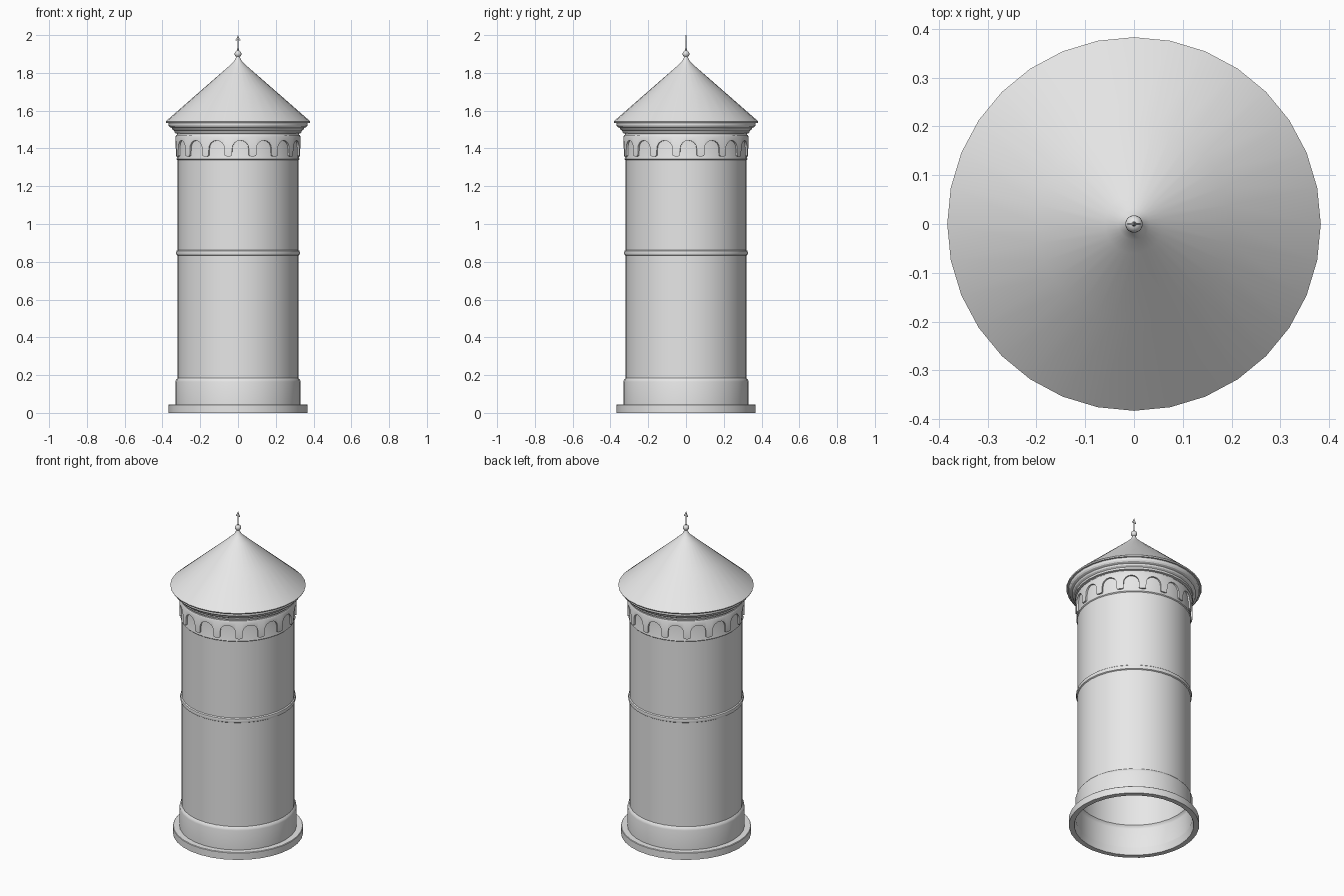
import bpy, bmesh, math

if "Cube" in bpy.data.objects:
    bpy.data.objects.remove(bpy.data.objects["Cube"])

stone = bpy.data.materials.new("pale_grey_stone")
stone.diffuse_color = (0.8, 0.8, 0.8, 1)
stone.use_nodes = True
stone.node_tree.nodes["Principled BSDF"].inputs["Base Color"].default_value = stone.diffuse_color


def finish(bm, name, angle=30):
    bmesh.ops.remove_doubles(bm, verts=bm.verts, dist=1e-5)
    mesh = bpy.data.meshes.new(name)
    bm.to_mesh(mesh)
    bm.free()
    for p in mesh.polygons:
        p.use_smooth = True
    mesh.set_sharp_from_angle(angle=math.radians(angle))
    mesh.materials.append(stone)
    obj = bpy.data.objects.new(name, mesh)
    bpy.context.collection.objects.link(obj)
    return obj


def polar(r, a, z):
    return (r * math.cos(a), r * math.sin(a), z)


def lathe(name, profile, sides=32):
    """Spin an outward-facing (radius, height) profile around z."""
    bm = bmesh.new()
    rings = [[bm.verts.new(polar(r, 2 * math.pi * i / sides, z)) for i in range(sides)]
             for r, z in profile]
    for low, high in zip(rings, rings[1:]):
        for i in range(sides):
            j = (i + 1) % sides
            bm.faces.new((low[i], low[j], high[j], high[i]))
    return finish(bm, name)


# Hollow tower body
lathe("base_flange", [(0.33, 0.045), (0.338, 0.0), (0.368, 0.0), (0.368, 0.042),
                      (0.365, 0.045), (0.33, 0.045)])
lathe("plinth", [(0.331, 0.045), (0.331, 0.165), (0.328, 0.176), (0.32, 0.185)])
lathe("shaft", [(0.32, 0.185), (0.32, 1.34)])
lathe("middle_ring", [(0.32, 0.832), (0.326, 0.836), (0.328, 0.847),
                      (0.326, 0.857), (0.32, 0.862)])
lathe("frieze_wall", [(0.32, 1.338), (0.325, 1.343), (0.323, 1.35), (0.322, 1.47), (0.322, 1.485)])

# Arcade: raised band with round arches cut into its lower edge
ARCHES = 16
CELL = 2 * math.pi / ARCHES
HALF = 0.044 / 0.33      # half the arch opening, as an angle
outline = [(-CELL / 2, 1.358), (-HALF - 0.015, 1.359), (-HALF - 0.003, 1.365), (-HALF, 1.40)]
outline += [(-HALF * math.cos(math.pi * k / 8), 1.40 + 0.042 * math.sin(math.pi * k / 8))
            for k in range(1, 8)]
outline += [(-u, z) for u, z in reversed(outline[1:4])]
bm = bmesh.new()
columns = []
for n in range(ARCHES):
    centre = -math.pi / 2 + 0.04 + n * CELL
    for u, z in outline:
        a = centre + u
        columns.append([bm.verts.new(polar(r, a, h)) for r, h in
                        ((0.319, z), (0.331, z), (0.331, 1.462), (0.327, 1.47), (0.319, 1.47))])
for i, a in enumerate(columns):
    b = columns[(i + 1) % len(columns)]
    for k in range(4):
        bm.faces.new((a[k], b[k], b[k + 1], a[k + 1]))
finish(bm, "arcade_band")

# Stepped cornice under the roof
lathe("cornice", [(0.32, 1.478), (0.334, 1.481), (0.336, 1.492), (0.346, 1.499),
                  (0.35, 1.508), (0.363, 1.514), (0.368, 1.522), (0.368, 1.532),
                  (0.372, 1.538)])

# Conical roof with a slightly flared tip
lathe("roof", [(0.36, 1.536), (0.38, 1.536), (0.383, 1.543), (0.20, 1.703), (0.06, 1.825),
               (0.032, 1.85), (0.018, 1.866), (0.01, 1.882), (0.006, 1.9)])

# Finial: ball, rod and flat pointer
bm = bmesh.new()
bmesh.ops.create_uvsphere(bm, u_segments=16, v_segments=10, radius=0.018)
bmesh.ops.translate(bm, verts=bm.verts, vec=(0, 0, 1.901))
finish(bm, "finial_ball", 40)
lathe("finial_rod", [(0.006, 1.912), (0.004, 1.925), (0.0035, 1.985), (0, 1.99)], 8)

bm = bmesh.new()
half = [(0.0, 2.0), (0.005, 1.988), (0.013, 1.974), (0.013, 1.970), (0.004, 1.973), (0.0, 1.966)]
shape = half + [(-x, z) for x, z in reversed(half[1:-1])]
face = bm.faces.new([bm.verts.new((x, -0.002, z)) for x, z in shape])
ext = bmesh.ops.extrude_face_region(bm, geom=[face])
bmesh.ops.translate(bm, verts=[v for v in ext["geom"] if isinstance(v, bmesh.types.BMVert)],
                    vec=(0, 0.004, 0))
bmesh.ops.recalc_face_normals(bm, faces=bm.faces)
finish(bm, "finial_pointer")
